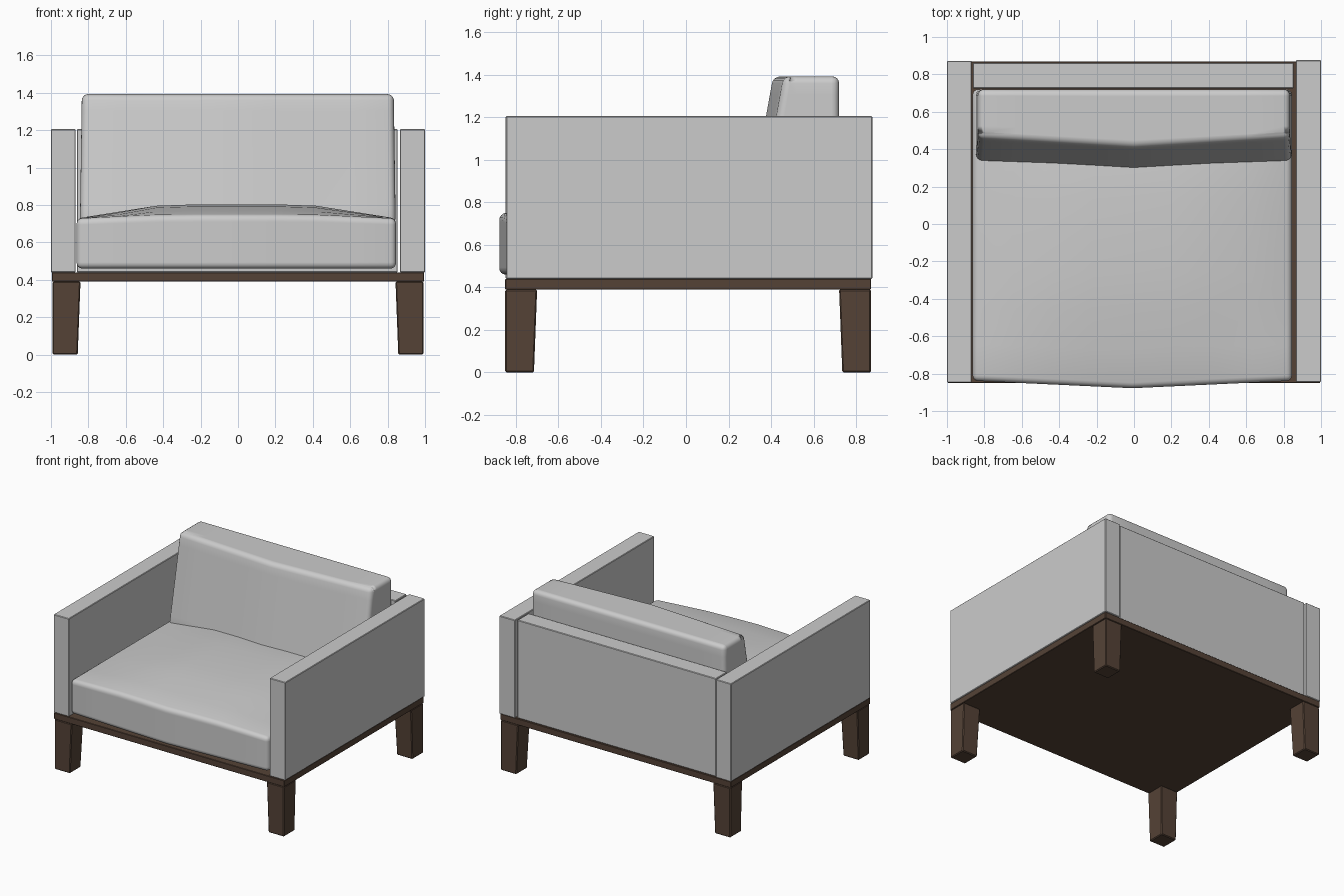
import bpy, bmesh

if "Cube" in bpy.data.objects:
    bpy.data.objects.remove(bpy.data.objects["Cube"])

wood = bpy.data.materials.new("dark_wood")
wood.diffuse_color = (0.09, 0.055, 0.037, 1)
wood.use_nodes = True
wood.node_tree.nodes["Principled BSDF"].inputs["Base Color"].default_value = wood.diffuse_color


def block(name, lo, hi, shape=None, cuts=0, bevel=0.005, segs=1, mat=None):
    """Box between two corners; shape(u, v, w, co) may move each vertex."""
    bm = bmesh.new()
    bmesh.ops.create_cube(bm, size=2)
    if cuts:
        bmesh.ops.subdivide_edges(bm, edges=bm.edges[:], cuts=cuts, use_grid_fill=True)
    for vert in bm.verts:
        n = vert.co.copy()
        vert.co = [a + (b - a) * (t + 1) / 2 for a, b, t in zip(lo, hi, n)]
        if shape:
            shape(n.x, n.y, n.z, vert.co)
    me = bpy.data.meshes.new(name)
    bm.to_mesh(me)
    bm.free()
    ob = bpy.data.objects.new(name, me)
    bpy.context.collection.objects.link(ob)
    if mat:
        me.materials.append(mat)
    mod = ob.modifiers.new("soft_edges", "BEVEL")
    mod.width, mod.segments = bevel, segs
    mod.limit_method, mod.angle_limit = "ANGLE", 0.85
    if cuts:
        for p in me.polygons:
            p.use_smooth = True
    return ob


# wooden base and legs, tapered on the inner sides only
block("base_frame", (-0.995, -0.85, 0.39), (0.995, 0.87, 0.44), bevel=0.003, mat=wood)
for sx, side in ((-1, "left"), (1, "right")):
    for sy, end, outer in ((-1, "front", -0.85), (1, "back", 0.87)):
        def taper(u, v, w, co):
            if w < 0 and u * sx < 0:
                co.x += sx * 0.015
            if w < 0 and v * sy < 0:
                co.y += sy * 0.015
        xs = sorted((sx * 0.842, sx * 0.992))
        ys = sorted((outer, outer - sy * 0.15))
        block(f"{end}_{side}_leg", (xs[0], ys[0], 0), (xs[1], ys[1], 0.39), taper,
              bevel=0.006, mat=wood)

# upholstered arms and back panel
block("left_arm", (-1, -0.848, 0.44), (-0.868, 0.872, 1.205), bevel=0.004)
block("right_arm", (0.865, -0.845, 0.44), (1, 0.876, 1.205), bevel=0.004)
block("back_panel", (-0.862, 0.725, 0.44), (0.853, 0.862, 1.205), bevel=0.004)


# seat cushion with crowned top and pointed front edge
def seat_shape(u, v, w, co):
    if w > 0:
        crown = min(1, 1.8 * (1 - abs(u))) * (0.25 + 0.75 * min(1, 1.6 * (1 - abs(v))))
        co.z += 0.075 * crown * w
    if v < 0:
        co.y += 0.04 * (1 - abs(u)) * v


block("seat_cushion", (-0.863, -0.838, 0.46), (0.845, 0.72, 0.728), seat_shape,
      cuts=7, bevel=0.03, segs=4)


# back cushion with leaning, bulged front
def back_shape(u, v, w, co):
    t = (w + 1) / 2
    front = 0.335 + 0.125 * t - 0.05 * (1 - abs(u))
    co.y = 0.72 + (front - 0.72) * (1 - v) / 2
    co.x *= 1 - 0.012 * t


block("back_cushion", (-0.845, 0.34, 0.70), (0.843, 0.72, 1.392), back_shape,
      cuts=7, bevel=0.035, segs=4)
